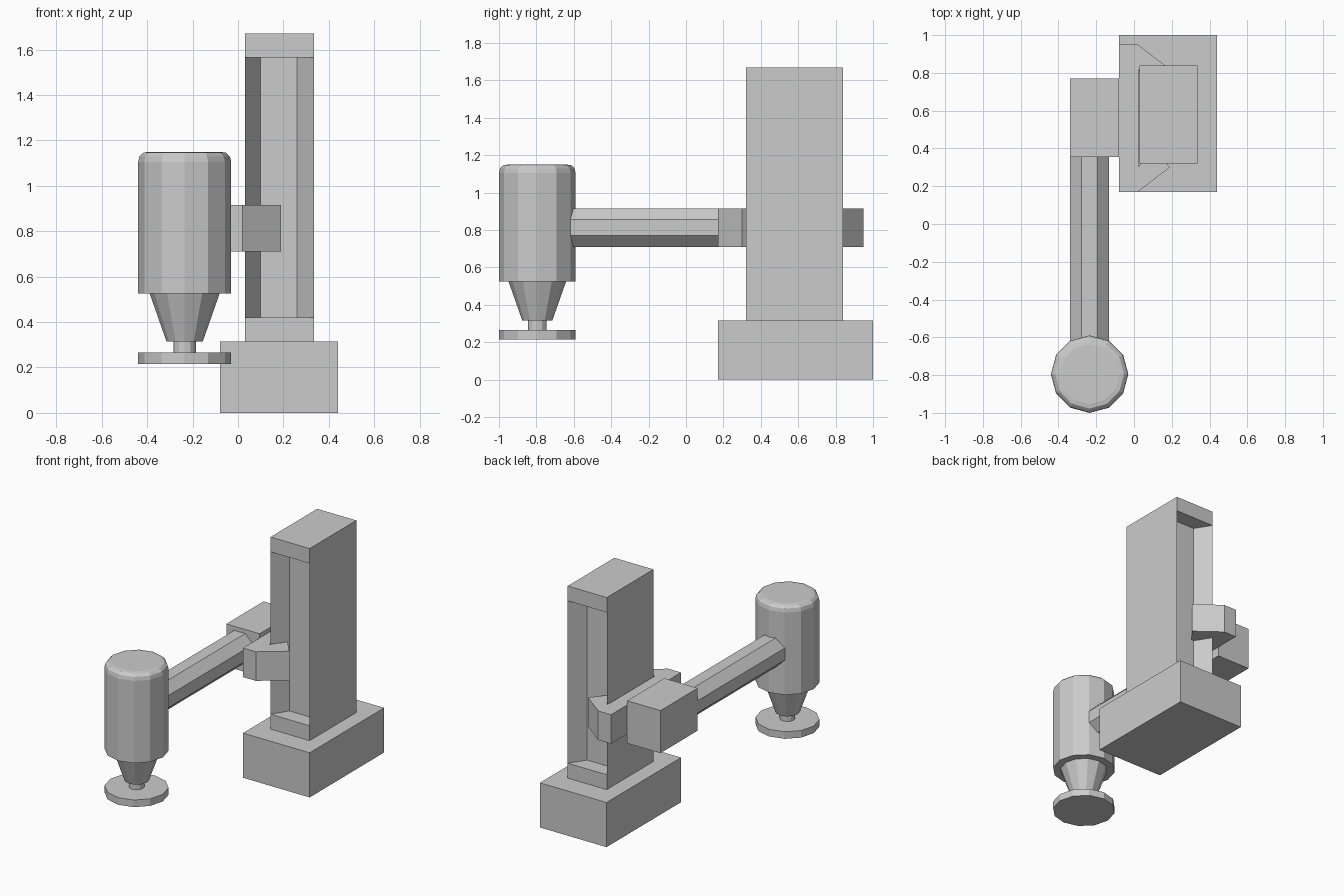
import bpy, bmesh
from math import pi, sin, cos
from mathutils import Matrix

if "Cube" in bpy.data.objects:
    bpy.data.objects.remove(bpy.data.objects["Cube"])


def finish(bm, name):
    bmesh.ops.remove_doubles(bm, verts=bm.verts, dist=1e-5)
    bmesh.ops.recalc_face_normals(bm, faces=bm.faces)
    me = bpy.data.meshes.new(name)
    bm.to_mesh(me)
    bm.free()
    ob = bpy.data.objects.new(name, me)
    bpy.context.collection.objects.link(ob)
    return ob


def add_prism(bm, pts, z0, z1):
    """Extrude a plan outline (x, y) from z0 to z1."""
    face = bm.faces.new([bm.verts.new((x, y, z0)) for x, y in pts])
    ext = bmesh.ops.extrude_face_region(bm, geom=[face])
    verts = [g for g in ext["geom"] if isinstance(g, bmesh.types.BMVert)]
    bmesh.ops.translate(bm, verts=verts, vec=(0, 0, z1 - z0))


def prism(name, pts, z0, z1):
    bm = bmesh.new()
    add_prism(bm, pts, z0, z1)
    return finish(bm, name)


def rect(x0, x1, y0, y1):
    return [(x0, y0), (x1, y0), (x1, y1), (x0, y1)]


def mirrored(pts, yc):
    """Complete an outline by mirroring it about y = yc."""
    return pts + [(x, 2 * yc - y) for x, y in reversed(pts)]


def lathe(name, profile, cx, cy, sides=12):
    """Revolve (radius, z) points, capped at both ends."""
    bm = bmesh.new()
    rings = [[bm.verts.new((cx + r * cos(2 * pi * i / sides),
                            cy + r * sin(2 * pi * i / sides), z))
              for i in range(sides)] for r, z in profile]
    for a, b in zip(rings, rings[1:]):
        for i in range(sides):
            j = (i + 1) % sides
            bm.faces.new((a[i], a[j], b[j], b[i]))
    bm.faces.new(rings[0])
    bm.faces.new(rings[-1])
    return finish(bm, name)


# Foot block
prism("base", rect(-0.08, 0.44, 0.17, 1.0), 0, 0.315)

# Column: plain ends, with trapezoid guide grooves front and back
cut = [(0.03, 0.32), (0.10, 0.43), (0.26, 0.43), (0.335, 0.32)]
column = prism("column", rect(0.03, 0.335, 0.32, 0.84), 0.315, 1.67)
bm = bmesh.new()
grooved = cut + [(x, 1.16 - y) for x, y in reversed(cut)]
column_mesh = bmesh.new()
levels = [0.315, 0.42, 1.565, 1.67]
for z0, z1, outline in ((levels[0], levels[1], rect(0.03, 0.335, 0.32, 0.84)),
                        (levels[1], levels[2], grooved),
                        (levels[2], levels[3], rect(0.03, 0.335, 0.32, 0.84))):
    add_prism(column_mesh, outline, z0, z1)
bm.free()
bmesh.ops.recalc_face_normals(column_mesh, faces=column_mesh.faces)
column_mesh.to_mesh(column.data)
column_mesh.free()

# Sliding carriage with two claws gripping the grooves
claw = [(-0.08, 0.17), (0.02, 0.17), (0.19, 0.30), (0.10, 0.41), (0.025, 0.305)]
prism("carriage", mirrored(claw, 0.56), 0.71, 0.915)
prism("arm_block", rect(-0.34, -0.08, 0.355, 0.77), 0.645, 0.945)

# Octagonal arm running forward to the head
cx, cy, arm_z = -0.235, -0.795, 0.8125
r = 0.1035 / cos(pi / 8)
bm = bmesh.new()
add_prism(bm, [(r * cos(pi / 8 + i * pi / 4), r * sin(pi / 8 + i * pi / 4))
               for i in range(8)], 0, 1.055)
bmesh.ops.transform(bm, verts=bm.verts, matrix=Matrix.Translation((cx, 0.355, arm_z))
                    @ Matrix.Rotation(pi / 2, 4, 'X'))
finish(bm, "arm")

# Motor head with rounded top, tapered nose, spindle and disc
lathe("motor_head", [(0.205, 0.525), (0.205, 1.105), (0.199, 1.13),
                     (0.182, 1.146), (0.158, 1.15)], cx, cy)
lathe("nose_cone", [(0.08, 0.315), (0.154, 0.525)], cx, cy)
lathe("spindle", [(0.05, 0.265), (0.05, 0.315)], cx, cy)
lathe("disc", [(0.205, 0.215), (0.205, 0.265)], cx, cy)
